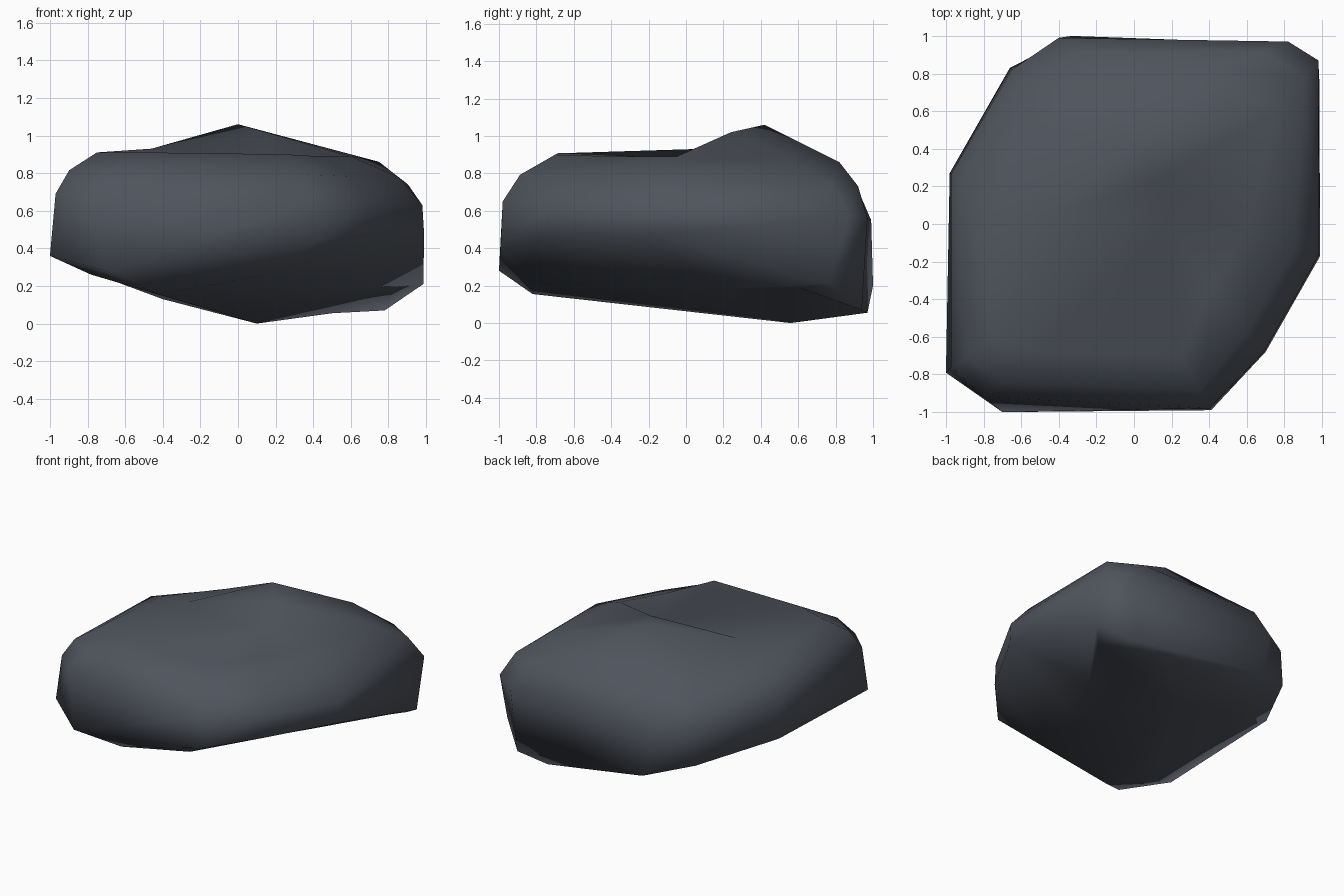
import bpy, bmesh
from mathutils import Vector

if "Cube" in bpy.data.objects:
    bpy.data.objects.remove(bpy.data.objects["Cube"])

# One slate-grey stone colour
slate = bpy.data.materials.new("dark slate grey")
slate.diffuse_color = (0.078, 0.088, 0.108, 1)
slate.use_nodes = True
slate.node_tree.nodes["Principled BSDF"].inputs["Base Color"].default_value = slate.diffuse_color

# Four cross-section rings, counter-clockwise from the front left corner
under = [(-.78, -.72, .26), (-.42, -.82, .155), (.15, -.8, .26), (.3, -.3, .2),
         (.53, .14, .18), (.83, .6, .19), (.5, .97, .055), (-.2, .85, .11),
         (-.4, .55, .13), (-.75, .2, .26)]
low = [(-1, -.79, .36), (-.7, -1, .28), (.41, -.99, .43), (.7, -.68, .47),
       (.99, -.17, .47), (.985, .77, .21), (.78, .94, .07), (-.33, 1, .2),
       (-.66, .83, .3), (-.98, .27, .38)]
high = [(-.97, -.76, .69), (-.8, -.92, .69), (.4, -.98, .65), (.69, -.68, .64),
        (.98, -.17, .63), (.98, .87, .58), (.82, .97, .56), (-.4, .99, .55),
        (-.65, .82, .58), (-.97, .27, .68)]
crown = [(-.75, -.6, .91), (-.5, -.68, .91), (.25, -.7, .9), (.42, -.35, .89),
         (.6, -.05, .89), (.75, .6, .86), (.4, .82, .86), (-.2, .75, .87),
         (-.45, .5, .86), (-.73, .1, .88)]


# Rounded shoulder between the wall and the crown
def shoulder_point(a, b):
    p = Vector(a).lerp(Vector(b), .33)
    p.z = a[2] + (b[2] - a[2]) * .57
    return p


shoulder = [shoulder_point(a, b) for a, b in zip(high, crown)]

bm = bmesh.new()
rings = [[bm.verts.new(p) for p in ring] for ring in (under, low, high, shoulder, crown)]
n = len(low)


def fan(centre, rim):
    for a, b in zip(rim, rim[1:]):
        bm.faces.new((centre, a, b))


# Walls
for a, b in zip(rings, rings[1:]):
    for i in range(n):
        j = (i + 1) % n
        bm.faces.new((a[i], a[j], b[j], b[i]))

# Underside drawn to the lowest point
foot = bm.verts.new((.1, .56, 0))
fan(foot, rings[0] + rings[0][:1])

# Top: a shallow front hollow, a ridge across it and the peak behind
t = rings[-1]
hollow = bm.verts.new((.17, 0, .88))
ridge_left = bm.verts.new((-.46, .04, .93))
ridge_right = bm.verts.new((.14, .24, 1.02))
peak = bm.verts.new((0, .42, 1.06))
fan(hollow, [ridge_left] + t[:5] + [ridge_right, ridge_left])
fan(ridge_right, [t[4], t[5], peak])
fan(peak, t[5:9] + [ridge_left, ridge_right])
fan(ridge_left, [t[8], t[9], t[0]])

bmesh.ops.recalc_face_normals(bm, faces=bm.faces)
for f in bm.faces:
    f.smooth = True
mesh = bpy.data.meshes.new("rock")
bm.to_mesh(mesh)
bm.free()
mesh.materials.append(slate)
rock = bpy.data.objects.new("rock", mesh)
bpy.context.collection.objects.link(rock)
